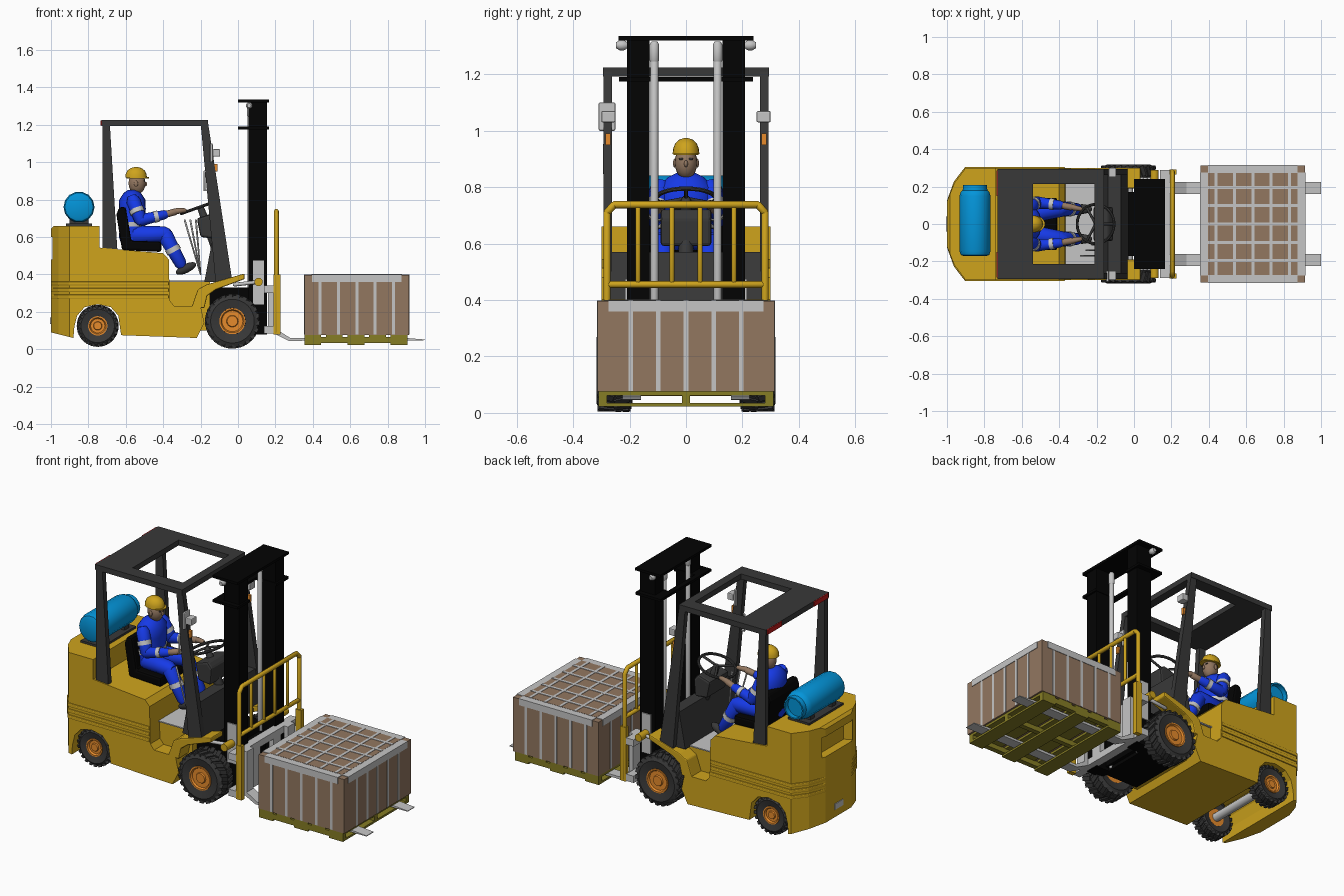
import bpy, bmesh, math
from mathutils import Matrix, Vector

if "Cube" in bpy.data.objects:
    bpy.data.objects.remove(bpy.data.objects["Cube"])

MATS = {}
for mat_name, rgb in {
        "gold": (0.62, 0.37, 0.012), "tank_blue": (0.001, 0.3, 0.7), "overall_blue": (0.008, 0.042, 0.8),
        "dark_grey": (0.04, 0.04, 0.04), "black": (0.001, 0.001, 0.001), "light_grey": (0.56, 0.56, 0.56),
        "brown": (0.29, 0.185, 0.118), "olive": (0.24, 0.205, 0.018), "orange": (0.8, 0.26, 0.025),
        "red": (0.55, 0.01, 0.01)}.items():
    MATS[mat_name] = bpy.data.materials.new(mat_name)
    MATS[mat_name].diffuse_color = (*rgb, 1)


def finish(name, mat, bm, mirror=False, bevel=0, smooth=False):
    bmesh.ops.recalc_face_normals(bm, faces=bm.faces)
    me = bpy.data.meshes.new(name)
    bm.to_mesh(me)
    bm.free()
    me.materials.append(MATS[mat])
    ob = bpy.data.objects.new(name, me)
    bpy.context.collection.objects.link(ob)
    if smooth:
        bpy.ops.object.select_all(action='DESELECT')
        ob.select_set(True)
        bpy.context.view_layer.objects.active = ob
        bpy.ops.object.shade_smooth_by_angle(angle=math.radians(40))
    if bevel:
        m = ob.modifiers.new("bevel", 'BEVEL')
        m.width, m.segments = bevel, 2
    if mirror:
        m = ob.modifiers.new("mirror", 'MIRROR')
        m.use_axis = (False, True, False)
        m.use_mirror_merge = False
    return ob


def add_prism(bm, pts, a, b, axis='y'):
    put = {'y': lambda p, t: (p[0], t, p[1]), 'z': lambda p, t: (p[0], p[1], t)}[axis]
    lo, hi = ([bm.verts.new(put(p, t)) for p in pts] for t in (a, b))
    bm.faces.new(lo)
    bm.faces.new(hi)
    for i in range(len(pts)):
        j = (i + 1) % len(pts)
        bm.faces.new((lo[i], lo[j], hi[j], hi[i]))


def add_lathe(bm, prof, mtx, n=20, closed=False):
    rings = [[bm.verts.new(mtx @ Vector((r * math.cos(k * math.tau / n), r * math.sin(k * math.tau / n), h)))
              for k in range(n)] for r, h in prof]
    for A, B in zip(rings, rings[1:] + (rings[:1] if closed else [])):
        for k in range(n):
            bm.faces.new((A[k], A[(k + 1) % n], B[(k + 1) % n], B[k]))
    if not closed:
        bm.faces.new(rings[0])
        bm.faces.new(rings[-1])


def frame(a, b):
    d = Vector(b) - Vector(a)
    return Matrix.Translation(a) @ d.to_track_quat('Z', 'Y').to_matrix().to_4x4(), d.length


def prism(name, mat, pts, a, b, axis='y', **kw):
    bm = bmesh.new()
    add_prism(bm, pts, a, b, axis)
    return finish(name, mat, bm, **kw)


def boxes(name, mat, *spans, **kw):
    bm = bmesh.new()
    for x0, x1, y0, y1, z0, z1 in spans:
        add_prism(bm, [(x0, z0), (x1, z0), (x1, z1), (x0, z1)], y0, y1)
    return finish(name, mat, bm, **kw)


def lathe(name, mat, prof, mtx, n=20, closed=False, **kw):
    bm = bmesh.new()
    add_lathe(bm, prof, mtx, n, closed)
    return finish(name, mat, bm, smooth=True, **kw)


def limbs(name, mat, *segs, n=12, **kw):  # rounded, tapered rods: (start, end, radius, end radius)
    bm = bmesh.new()
    for a, b, r, s in segs:
        m, l = frame(a, b)
        add_lathe(bm, [(.6 * r, -.7 * r), (r, 0), (s, l), (.6 * s, l + .7 * s)], m, n)
    return finish(name, mat, bm, smooth=True, **kw)


def tube(name, mat, pts, r, **kw):
    return limbs(name, mat, *[(a, b, r, r) for a, b in zip(pts, pts[1:])], n=8, **kw)


def bands(name, *segs, **kw):  # reflective stripes: (start, end, radius)
    bm = bmesh.new()
    for a, b, r in segs:
        m, l = frame(a, b)
        add_lathe(bm, [(r, 0), (r, l)], m, 12)
    return finish(name, "light_grey", bm, smooth=True, **kw)


def ball(name, mat, c, s, rot=0, **kw):
    bm = bmesh.new()
    m = Matrix.Translation(c) @ Matrix.Rotation(rot, 4, 'Y') @ Matrix.Diagonal((*s, 1))
    bmesh.ops.create_uvsphere(bm, u_segments=18, v_segments=10, radius=1, matrix=m)
    return finish(name, mat, bm, smooth=True, **kw)


Y_AXIS = Matrix.Rotation(-math.pi / 2, 4, 'X')

# Body: side profile with rear arch, rear corners cut off, scoop cut into the back
bm = bmesh.new()
add_prism(bm, [(-1, .09), (-.88, .06), (-.875, .12), (-.86, .18), (-.82, .225), (-.75, .24), (-.68, .225),
               (-.64, .18), (-.625, .075), (-.22, .06), (-.18, .14), (-.2, .23), (-.34, .23), (-.365, .26),
               (-.37, .48), (-.40, .513), (-.74, .543), (-.74, .66), (-.985, .66), (-1, .645)], -.3, .3)
for co, no in (((-.9, .3, 0), (-.08, .06, 0)), ((-1, .12, 0), (-.1, .04, 0))):
    for s in (1, -1):
        cut = bmesh.ops.bisect_plane(bm, geom=bm.verts[:] + bm.edges[:] + bm.faces[:], clear_outer=True,
                                     plane_co=(co[0], co[1] * s, 0), plane_no=(no[0], no[1] * s, 0))
        bmesh.ops.holes_fill(bm, edges=[e for e in cut['geom_cut'] if isinstance(e, bmesh.types.BMEdge)])
body = finish("body", "gold", bm)
cutter = prism("scoop_cutter", "gold", [(-1.05, -.17), (-.95, -.12), (-.95, .12), (-1.05, .17)], .48, .6, 'z')
cutter.hide_render = True
mod = body.modifiers.new("scoop", 'BOOLEAN')
mod.operation, mod.object = 'DIFFERENCE', cutter
bpy.context.view_layer.objects.active = body
bpy.ops.object.modifier_apply(modifier="scoop")
bpy.data.objects.remove(cutter)
half = [(-.37, .306), (-.902, .306), (-.963, .227), (-1, .125)]
for i, z in enumerate((.27, .305, .34)):
    prism(f"body_rib_{i}", "gold", half + [(x, -y) for x, y in half[::-1]], z, z + .022, 'z', bevel=.005)
boxes("inner_body", "gold", (-.38, -.15, -.21, .21, .1, .36))
boxes("floor_plate", "light_grey", (-.37, -.06, -.22, .22, .36, .367))
boxes("tow_hitch", "light_grey", (-1.004, -.99, -.04, .04, .135, .17))
boxes("front_frame", "black", (-.16, .07, -.17, .17, .08, .33))
prism("fender", "gold", [(-.25, .22), (-.18, .22), (-.165, .285), (-.12, .318), (.035, .375), (.035, .405),
                         (-.17, .345), (-.215, .32)], .19, .3, mirror=True, bevel=.006)
limbs("tilt_rod", "light_grey", ((-.02, .24, .345), (.11, .24, .36), .01, .01), mirror=True)
lathe("tilt_pivot", "gold", [(.022, 0), (.022, .08)], Matrix.Translation((.11, .21, .36)) @ Y_AXIS, mirror=True)


# Wheels with tread blocks
def wheel(name, x, y, z, R, rim, w):
    m = Matrix.Translation((x, y, z)) @ Y_AXIS
    h, q = w / 2, R - .007
    bm = bmesh.new()
    add_lathe(bm, [(rim, .01 - h), (R * .8, -h), (q, .012 - h), (q, h - .012), (R * .8, h), (rim, h - .01)],
              m, 32, True)
    for i in range(44):
        s = 1 if i % 2 else -1
        bmesh.ops.create_cube(bm, size=1, matrix=m @ Matrix.Rotation(i * math.tau / 44, 4, 'Z')
                              @ Matrix.Translation((R - .009, 0, s * w * .23))
                              @ Matrix.Rotation(s * .35, 4, 'X') @ Matrix.Diagonal((.017, R * .16, w * .44, 1)))
    finish(name + "_tyre", "dark_grey", bm, mirror=True, smooth=True)
    lathe(name + "_rim", "orange", [(rim, .01 - h), (rim, h - .004), (rim - .008, h - .004), (rim - .014, h - .014),
                                    (rim * .45, h - .014), (rim * .4, h - .006)], m, 24, mirror=True)
    lathe(name + "_axle", "light_grey", [(.025, -y), (.025, 0)], m, 12, mirror=True)


wheel("front_wheel", -.03, .255, .15, .146, .07, .125)
wheel("rear_wheel", -.75, .235, .125, .112, .052, .09)

# Overhead guard
boxes("roof", "dark_grey", (-.21, -.16, -.295, .295, 1.193, 1.225), (-.73, -.54, -.295, .295, 1.193, 1.225),
      (-.54, -.21, .215, .295, 1.193, 1.225), (-.54, -.21, -.295, -.215, 1.193, 1.225))
prism("front_pillar", "dark_grey", [(-.12, .36), (-.03, .36), (-.16, 1.21), (-.2, 1.21)], .262, .293, mirror=True)
prism("rear_pillar", "dark_grey", [(-.725, .53), (-.645, .53), (-.685, 1.2), (-.725, 1.2)], .262, .293, mirror=True)
boxes("tail_light", "red", (-.736, -.729, .15, .285, 1.196, 1.224), mirror=True)
boxes("headlight", "light_grey", (-.135, -.095, .25, .3, 1.03, 1.07), mirror=True, bevel=.005)
boxes("indicator", "orange", (-.14, -.11, .268, .285, .95, .99), mirror=True)
boxes("mirror", "light_grey", (-.15, -.135, -.31, -.25, 1.0, 1.1), bevel=.006)
tube("grab_handle", "light_grey", [(-.13, -.28, .85), (-.18, -.29, .85), (-.18, -.29, .95), (-.14, -.28, .96)], .005)

# Dashboard, steering and levers
prism("cowl", "dark_grey", [(-.18, .36), (-.03, .36), (-.07, .57), (-.14, .57)], -.264, .264)
prism("console", "dark_grey", [(-.2, .6), (-.12, .59), (-.11, .69), (-.14, .725), (-.22, .7)], -.09, .09, bevel=.012)
limbs("steering_column", "dark_grey", ((-.1, 0, .5), (-.2, 0, .755), .03, .018))
steer = Matrix.Translation((-.205, 0, .76)) @ Matrix.Rotation(-.34, 4, 'Y')
lathe("steering_wheel", "dark_grey", [(.105 + .008 * math.cos(a * math.tau / 8), .008 * math.sin(a * math.tau / 8))
                                      for a in range(8)], steer, 28, True)
limbs("steering_spokes", "dark_grey", *[(steer.translation, steer @ Vector((.1 * math.cos(a), .1 * math.sin(a), 0)),
                                         .007, .007) for a in (0, 2.1, 4.2)], n=8)
limbs("levers", "light_grey", *[((-.2, y, .4), (-.285 + i * .03, y, .69), .004, .005)
                                for i, y in enumerate((-.17, -.14, -.11))], n=8)

# Mast
boxes("mast_rail", "black", (.055, .155, .13, .21, .08, 1.33), mirror=True)
boxes("mast_top", "black", (0, .165, -.24, .24, 1.32, 1.335))
boxes("mast_bracket", "black", (0, .165, .125, .238, 1.175, 1.19), mirror=True)
boxes("mast_cross_bars", "black", (.055, .09, -.14, .14, .1, .3), (.0, .03, -.14, .14, 1.175, 1.19))
boxes("mast_side_plate", "light_grey", (.08, .14, .2, .216, .24, .475), mirror=True)
limbs("lift_cylinder", "light_grey", ((.065, .112, .1), (.065, .112, 1.25), .014, .014),
      ((.065, .112, 1.25), (.065, .112, 1.305), .017, .017), mirror=True)
limbs("mast_roller", "light_grey", ((.06, .22, 1.303), (.06, .235, 1.303), .018, .018), mirror=True)

# Carriage, backrest and forks
boxes("carriage", "light_grey", (.14, .19, -.29, .29, .3, .34), (.14, .19, -.29, .29, .085, .125),
      (.16, .19, -.13, -.06, .1, .32), (.16, .19, .06, .13, .1, .32))
boxes("carriage_edge", "gold", (.19, .228, .265, .292, .08, .4), mirror=True)
tube("backrest_frame", "gold", [(.205, -.28, .09), (.205, -.28, .71), (.205, -.255, .738), (.205, .255, .738),
                                (.205, .28, .71), (.205, .28, .09)], .013)
tube("backrest_rail", "gold", [(.205, -.28, .455), (.205, .28, .455)], .012)
limbs("backrest_bars", "gold", *[((.205, y, .455), (.205, y, .738), .009, .009) for y in (-.17, -.05, .05, .17)], n=8)
prism("fork", "light_grey", [(.19, .34), (.215, .34), (.215, .1), (.28, .06), (.9, .06), (1, .052), (1, .048),
                             (.27, .045), (.19, .085)], .16, .225, mirror=True)

# Pallet
boxes("pallet", "olive", *[(.355, .905, y - .015, y + .015, .034, .066) for y in (-.295, 0, .295)],
      *[(x, x + .09, -.31, .31, .062, .078) for x in (.355, .47, .585, .7, .815)],
      *[(x, x + .09, -.31, .31, .023, .035) for x in (.355, .585, .815)])

# Strapped crate
boxes("crate", "brown", (.355, .915, -.313, .313, .076, .396))
sx, sy = [.635 + .098 * i for i in range(-2, 3)], [.098 * i for i in range(-2, 3)]
w = .008
boxes("crate_straps", "light_grey",
      (.395, .875, -.316, .316, .36, .399), (.352, .918, -.275, .275, .36, .399),
      *[(x - w, x + w, -.315, .315, .078, .398) for x in sx], *[(.353, .917, y - w, y + w, .078, .398) for y in sy])
boxes("crate_top_panel", "brown", (.395, .875, -.273, .273, .39, .4))
boxes("crate_top_grid", "light_grey", *[(x - w, x + w, -.275, .275, .395, .402) for x in sx],
      *[(.393, .877, y - w, y + w, .395, .4025) for y in sy])

# Gas tank on its cradle
lathe("gas_tank", "tank_blue", [(.06, -.172), (.076, -.165), (.083, -.145), (.083, .15), (.076, .172), (.066, .18),
                                (.064, .208), (.056, .208), (.056, .18)], Matrix.Translation((-.85, 0, .76)) @ Y_AXIS, 14)
boxes("tank_cradle", "dark_grey", (-.92, -.78, -.16, .16, .655, .672), (-.9, -.8, -.12, -.08, .67, .7),
      (-.9, -.8, .08, .12, .67, .7))

# Seat
prism("seat", "black", [(-.62, .53), (-.41, .52), (-.41, .575), (-.57, .58), (-.6, .76), (-.635, .76), (-.65, .72)],
      -.14, .14, bevel=.012)

# Driver
torso = Matrix.Translation((-.565, 0, 0)) @ Matrix.Diagonal((.72, 1, 1, 1))
lathe("driver_torso", "overall_blue", [(.08, .56), (.1, .6), (.092, .66), (.1, .75), (.097, .8), (.065, .835),
                                       (.035, .85)], torso)
lathe("driver_belt", "light_grey", [(.098, .655), (.099, .68)], torso)
limbs("driver_neck", "brown", ((-.555, 0, .82), (-.545, 0, .87), .026, .026))
ball("driver_head", "brown", (-.54, 0, .887), (.046, .04, .058))
ball("driver_nose", "brown", (-.495, 0, .883), (.01, .007, .012))
ball("driver_ear", "brown", (-.545, .04, .885), (.011, .006, .016), mirror=True)
ball("driver_eye", "dark_grey", (-.5, .017, .9), (.004, .009, .004), mirror=True)
lathe("hard_hat", "gold", [(.058, .917), (.056, .935), (.047, .955), (.028, .969), (.008, .974)],
      Matrix.Translation((-.545, 0, 0)) @ Matrix.Diagonal((1, .82, 1, 1)))
lathe("hat_brim", "gold", [(.06, .914), (.06, .92)], Matrix.Translation((-.535, 0, 0))
      @ Matrix.Diagonal((1, .75, 1, 1)))
limbs("driver_arm", "overall_blue", ((-.56, .09, .795), (-.52, .115, .69), .038, .034),
      ((-.52, .115, .69), (-.39, .1, .72), .033, .024), mirror=True)
bands("arm_stripe", ((-.545, .1025, .75), (-.536, .108, .728), .0395),
      ((-.45, .108, .706), (-.428, .105, .711), .031), mirror=True)
limbs("driver_hand", "brown", ((-.39, .1, .72), (-.335, .09, .735), .018, .018),
      ((-.33, .09, .738), (-.285, .08, .742), .016, .012), mirror=True)
limbs("driver_leg", "overall_blue", ((-.55, .055, .61), (-.39, .08, .615), .05, .042),
      ((-.39, .08, .61), (-.305, .08, .455), .042, .032), mirror=True)
bands("leg_stripe", ((-.354, .08, .545), (-.341, .08, .521), .041), mirror=True)
ball("driver_shoe", "dark_grey", (-.278, .08, .432), (.06, .026, .024), -.45, mirror=True)

for m in bpy.data.materials:
    if m.users and not m.is_grease_pencil:
        m.use_nodes = True
        m.node_tree.nodes["Principled BSDF"].inputs["Base Color"].default_value = m.diffuse_color
